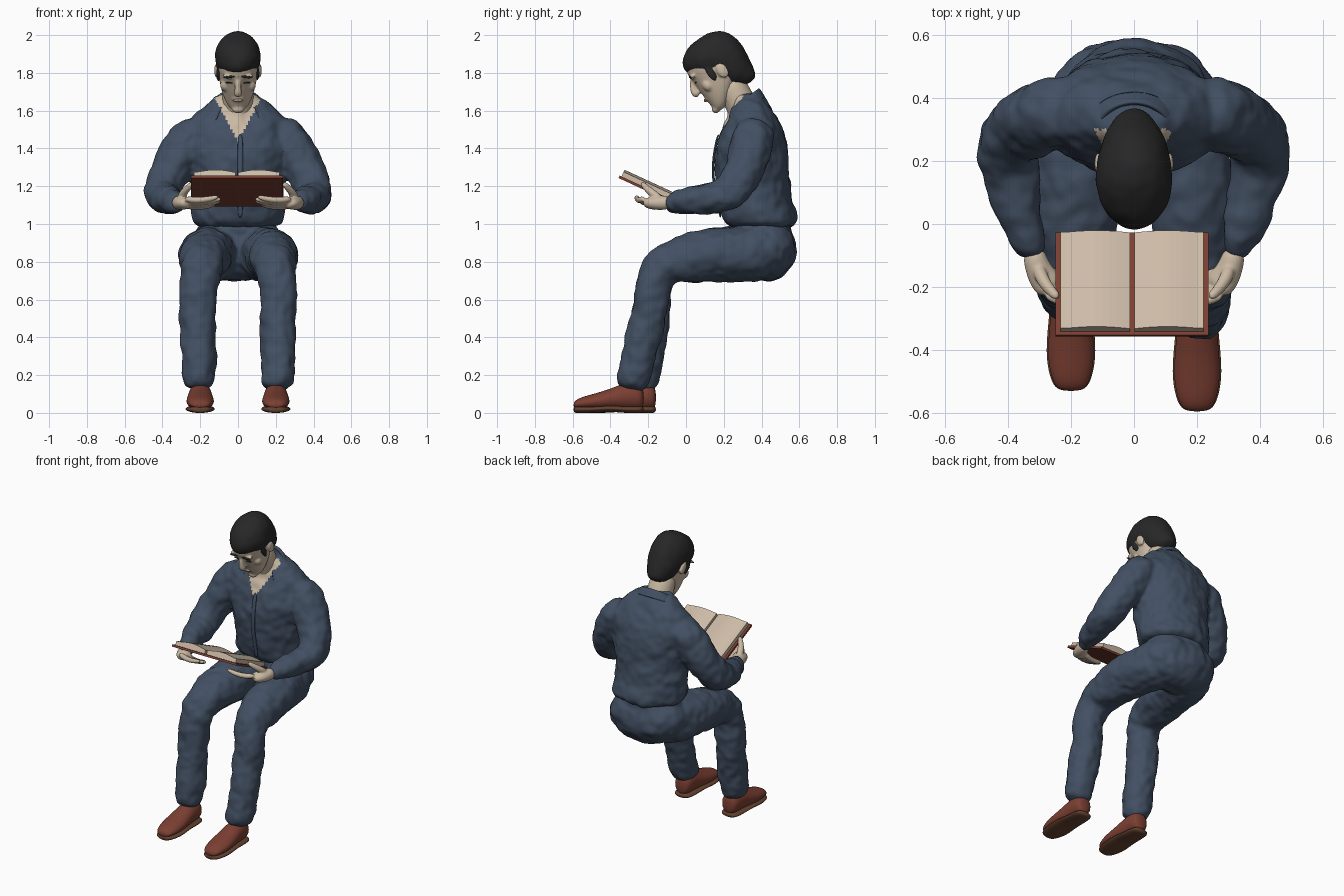
import bpy, bmesh, math
from mathutils import Matrix, Vector, noise

if "Cube" in bpy.data.objects:
    bpy.data.objects.remove(bpy.data.objects["Cube"])


def material(name, r, g, b):
    m = bpy.data.materials.new(name)
    m.use_nodes = True
    m.diffuse_color = (r, g, b, 1)
    bsdf = m.node_tree.nodes["Principled BSDF"]
    bsdf.inputs["Base Color"].default_value = (r, g, b, 1)
    bsdf.inputs["Roughness"].default_value = 0.8
    return m


CLOTH = material("navy cloth", .055, .08, .125)
SKIN = material("skin", .6, .49, .37)
HAIR = material("dark hair", .02, .02, .02)
LEATHER = material("red brown leather", .2, .05, .032)
SOLE = material("brown sole", .13, .055, .03)
PAGE = material("cream paper", .62, .5, .39)
LIPS = material("lips", .42, .29, .22)


def tube(bm, rings, axis=None, sides=16):
    """Loft ellipses (x, y, z, radius a, radius b) along a path, capped."""
    pts = [Vector(r[:3]) for r in rings]
    along = (pts[-1] - pts[0]).normalized()
    ref = Vector((0, 0, 1)) if abs(along.x) > .8 else Vector((1, 0, 0))
    loops = []
    for i, r in enumerate(rings):
        n = Vector(axis) if axis else (pts[min(i + 1, len(pts) - 1)] - pts[max(i - 1, 0)]).normalized()
        u = (ref - n * ref.dot(n)).normalized()
        v = n.cross(u)
        a, b = r[3], r[-1]
        loops.append([bm.verts.new(pts[i] + u * a * math.cos(t) + v * b * math.sin(t))
                      for t in (math.tau * k / sides for k in range(sides))])
    for p, q in zip(loops, loops[1:]):
        for k in range(sides):
            j = (k + 1) % sides
            bm.faces.new((p[k], p[j], q[j], q[k]))
    bm.faces.new(loops[0])
    bm.faces.new(loops[-1])


def ball(bm, loc, size, turn=0):
    m = Matrix.Translation(loc) @ Matrix.Rotation(turn, 4, 'Y') @ Matrix.Diagonal((*size, 1))
    bmesh.ops.create_uvsphere(bm, u_segments=16, v_segments=10, radius=1, matrix=m)


def finish(bm, name, mats, voxel=0, relax=0, fold=0, matrix=None, subsurf=2, smooth=True):
    """Make the object; optionally fuse its pieces, relax them and add cloth folds."""
    bmesh.ops.recalc_face_normals(bm, faces=bm.faces)
    if matrix:
        bm.transform(matrix)
    me = bpy.data.meshes.new(name)
    bm.to_mesh(me)
    bm.free()
    ob = bpy.data.objects.new(name, me)
    bpy.context.collection.objects.link(ob)
    if subsurf:
        ob.modifiers.new("round", 'SUBSURF').levels = subsurf
    if voxel:
        rm = ob.modifiers.new("fuse", 'REMESH')
        rm.mode, rm.voxel_size = 'VOXEL', voxel
        sm = ob.modifiers.new("relax", 'SMOOTH')
        sm.factor, sm.iterations = .5, relax
    deps = bpy.context.evaluated_depsgraph_get()
    me = bpy.data.meshes.new_from_object(ob.evaluated_get(deps))
    ob.modifiers.clear()
    ob.data = me
    me.name = name
    if fold:
        moves = [v.normal * fold * (noise.noise(v.co * 9) + .6 * noise.noise(v.co * 21)) for v in me.vertices]
        for v, d in zip(me.vertices, moves):
            v.co += d
    me.materials.clear()
    for m in mats:
        me.materials.append(m)
    for p in me.polygons:
        p.use_smooth = smooth
        p.material_index = 0
    return ob


# Shirt: torso and both sleeves fused, with an open neckline
torso = [(.97, .40, .225, .18), (1.03, .39, .25, .205), (1.12, .365, .24, .195), (1.25, .345, .25, .205),
         (1.38, .345, .285, .195), (1.48, .35, .30, .175), (1.56, .35, .26, .135),
         (1.62, .345, .19, .11), (1.67, .34, .12, .085), (1.7, .335, .09, .07)]
bm = bmesh.new()
tube(bm, [(0, cy, z, a, b) for z, cy, a, b in torso], (0, 0, 1), 24)
sleeve = [(.17, .36, 1.51, .09), (.25, .355, 1.46, .12), (.315, .335, 1.36, .115), (.375, .295, 1.25, .107),
          (.405, .25, 1.17, .105), (.40, .17, 1.135, .092), (.365, .04, 1.125, .075), (.315, -.12, 1.115, .055)]
for s in (1, -1):
    tube(bm, [(s * x, *r) for x, *r in sleeve])
shirt = finish(bm, "shirt", [CLOTH, SKIN], .012, 5, .012)
for p in shirt.data.polygons:
    c = p.center
    if 1.44 < c.z < 1.7 and c.y < .3 and abs(c.x) < (c.z - 1.44) * .55:
        p.material_index = 1

# Shirt button strip
bm = bmesh.new()
tube(bm, [(.012, cy - b - .002, z, .014, .007) for z, cy, a, b in torso[1:6]])
finish(bm, "button_strip", [CLOTH])

# Collar
bm = bmesh.new()
rows = []
for i in range(25):
    t = i / 12 - 1
    phi = t * math.radians(132)
    x, y, z = math.sin(phi) * .11, math.cos(phi) * .085, 1.665 + .062 * math.cos(phi)
    rows.append([bm.verts.new((x * f, .3 + y * f, z - d)) for f, d in
                 ((.92, .03), (1, 0), (1.15, .02), (1.42, .055 + .035 * t ** 4))])
for p, q in zip(rows, rows[1:]):
    for k in range(3):
        bm.faces.new((p[k], p[k + 1], q[k + 1], q[k]))
bmesh.ops.solidify(bm, geom=bm.faces[:], thickness=.008)
finish(bm, "collar", [CLOTH], subsurf=1)

# Trousers: pelvis and bent legs fused
leg = [(.12, .45, .84, .14), (.14, .34, .84, .15), (.17, .15, .84, .147), (.185, -.02, .815, .128),
       (.195, -.13, .775, .113), (.205, -.17, .70, .1), (.215, -.175, .6, .098),
       (.212, -.205, .4, .098), (.208, -.25, .22, .09), (.207, -.275, .115, .09)]
bm = bmesh.new()
ball(bm, (0, .41, .87), (.275, .185, .175))
ball(bm, (0, .4, .97), (.22, .165, .08))
for s in (1, -1):
    tube(bm, [(s * x, y - s * .025 * max(0, .8 - z) / .65, z, r) for x, y, z, r in leg])
finish(bm, "trousers", [CLOTH], .012, 5, .012)

# Shoes and soles: distance from toe, height, half width, half height
shoe = [(.004, .04, .035, .016), (.03, .05, .06, .03), (.11, .058, .077, .043), (.2, .072, .071, .056),
        (.27, .088, .064, .072), (.34, .09, .062, .074), (.378, .08, .045, .06)]
for s, side, toe in ((1, "left", -.6), (-1, "right", -.535)):
    bm = bmesh.new()
    tube(bm, [(s * .2, toe + t, z, a, b) for t, z, a, b in shoe], (0, 1, 0))
    finish(bm, side + "_shoe", [LEATHER])
    bm = bmesh.new()
    tube(bm, [(s * .2, toe + t, .026 if t == .2 else .018, a * 1.07, .019) for t, z, a, b in shoe], (0, 1, 0))
    finish(bm, side + "_sole", [SOLE])

# Head, built upright around the skull centre and then bowed forward
BOW = Matrix.Translation((0, .165, 1.83)) @ Matrix.Rotation(math.radians(35), 4, 'X')
skull = [(-.198, .105, .03, .03), (-.175, .088, .06, .058), (-.12, .05, .087, .095), (-.06, .012, .102, .14),
         (0, 0, .11, .15), (.05, 0, .114, .158), (.1, -.005, .106, .142), (.145, -.005, .078, .098),
         (.165, -.005, .03, .04)]
bm = bmesh.new()
tube(bm, [(0, -f, z, a, b) for z, f, a, b in skull], (0, 0, 1), 20)
tube(bm, [(0, -.142, .03, .013), (0, -.168, -.015, .016), (0, -.18, -.045, .023), (0, -.158, -.064, .022)])
ball(bm, (0, -.133, -.178), (.034, .022, .022))
ball(bm, (0, -.13, -.107), (.038, .022, .026))
for s in (1, -1):
    ball(bm, (s * .113, .012, -.03), (.013, .03, .043))
    ball(bm, (s * .045, -.133, .036), (.038, .018, .012))
    ball(bm, (s * .065, -.095, -.05), (.03, .03, .035))
finish(bm, "head", [SKIN], .007, 2, matrix=BOW)

# Hair cap running down to the nape
cap = [(-.17, -.1, .045, .035), (-.12, -.075, .078, .078), (-.06, -.05, .104, .118), (0, -.033, .118, .141),
       (.05, -.018, .123, .157), (.085, -.006, .121, .161), (.12, -.005, .109, .147),
       (.157, -.005, .086, .112), (.18, -.005, .038, .05)]
bm = bmesh.new()
tube(bm, [(0, -f, z, a, b) for z, f, a, b in cap], (0, 0, 1), 24)
for s in (1, -1):
    ball(bm, (s * .103, -.045, -.015), (.012, .022, .045))
finish(bm, "hair", [HAIR], .008, 2, .004, BOW)

# Eyebrows, lowered eyelashes and lips
bm = bmesh.new()
for s in (1, -1):
    ball(bm, (s * .047, -.147, .04), (.032, .007, .006), s * .12)
    ball(bm, (s * .045, -.14, -.002), (.022, .006, .004))
finish(bm, "brows_and_lashes", [HAIR], subsurf=0, matrix=BOW)
bm = bmesh.new()
ball(bm, (0, -.152, -.108), (.026, .008, .009))
finish(bm, "lips", [LIPS], subsurf=0, matrix=BOW)

# Neck
bm = bmesh.new()
tube(bm, [(0, .33, 1.5, .085), (0, .315, 1.58, .084), (0, .275, 1.67, .084), (0, .21, 1.78, .08)])
finish(bm, "neck", [SKIN])

# Hands: palm, four fingers under the book and a thumb on its edge
for s, side in ((1, "left"), (-1, "right")):
    bm = bmesh.new()
    tube(bm, [(s * .32, -.08, 1.115, .036), (s * .31, -.13, 1.112, .04), (s * .285, -.18, 1.11, .05, .034),
              (s * .255, -.21, 1.112, .045, .028)])
    for i in range(4):
        y, z, reach = -.165 - .026 * i, 1.088 + .012 * i, (.03, .005, 0, .015)[i]
        tube(bm, [(s * .285, y + .02, z + .01, .018), (s * .22, y - .005, z, .018),
                  (s * .15, y - .015, z + .008, .016), (s * (.085 + reach), y - .02, z + .022, .012)], sides=10)
    tube(bm, [(s * .305, -.135, 1.13, .025), (s * .29, -.18, 1.165, .022), (s * .262, -.215, 1.195, .018),
              (s * .24, -.235, 1.217, .014)], sides=10)
    finish(bm, side + "_hand", [SKIN], .006, 2)

# Open book: cover board and two curved page blocks
TILT = Matrix.Translation((-.006, -.192, 1.175)) @ Matrix.Rotation(-math.atan2(.15, .325), 4, 'X')
bm = bmesh.new()
bmesh.ops.create_cube(bm, size=1, matrix=Matrix.Diagonal((.486, .358, .014, 1)))
finish(bm, "book_cover", [LEATHER], matrix=TILT, subsurf=0, smooth=False)
bm = bmesh.new()
for s in (1, -1):
    outline = [(.007, .005), (.007, .03)]
    outline += [(.007 + .22 * t, .03 + .014 * math.sin(math.pi * min(1, t * 1.1)) + .004 * t)
                for t in (k / 10 for k in range(1, 11))] + [(.227, .005)]
    face = bm.faces.new([bm.verts.new((s * x, -.168, z)) for x, z in outline])
    new = bmesh.ops.extrude_face_region(bm, geom=[face])["geom"]
    bmesh.ops.translate(bm, vec=(0, .336, 0), verts=[g for g in new if isinstance(g, bmesh.types.BMVert)])
finish(bm, "book_pages", [PAGE], matrix=TILT, subsurf=0, smooth=False)
